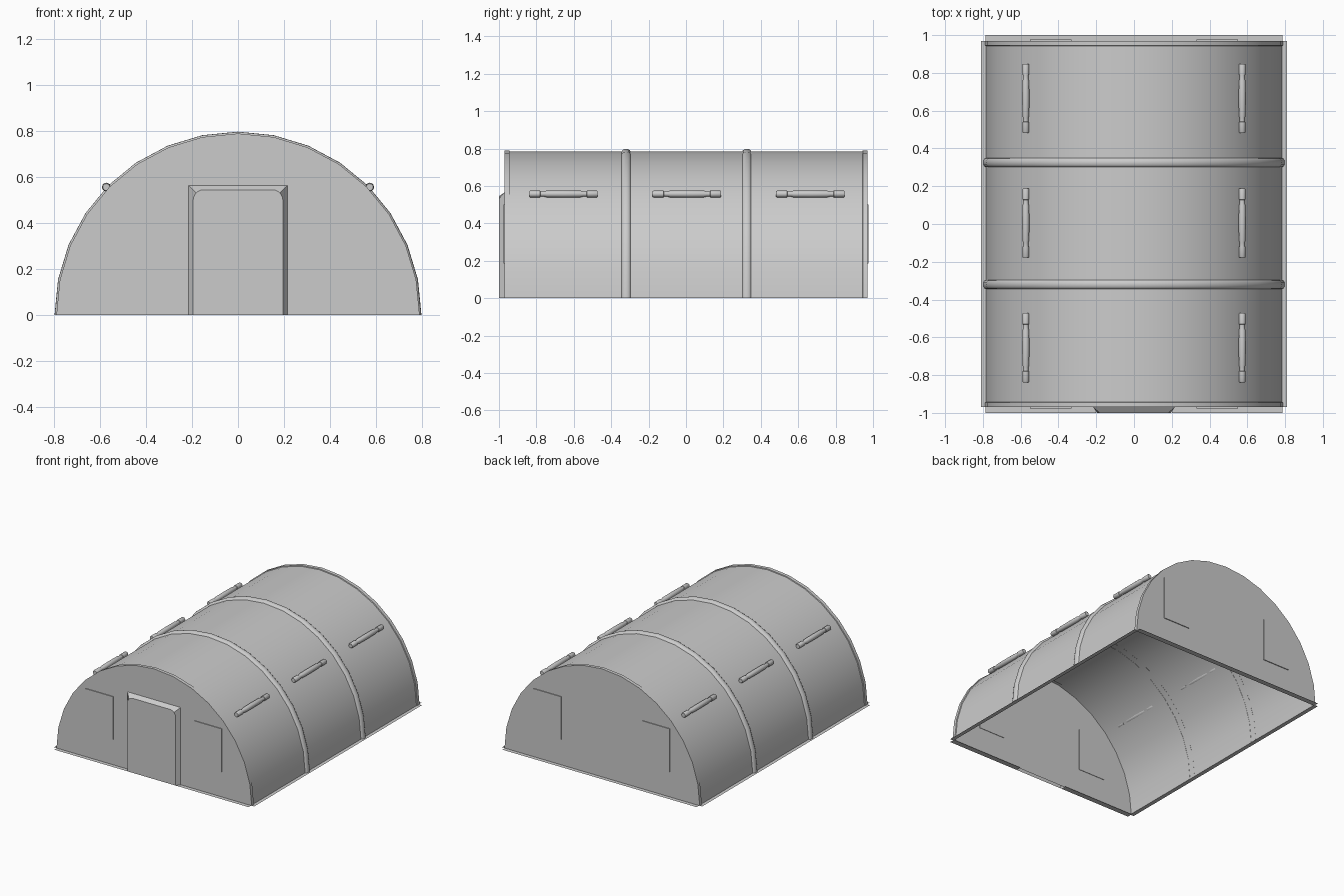
import bpy, bmesh
from math import sin, cos, pi, radians

if "Cube" in bpy.data.objects:
    bpy.data.objects.remove(bpy.data.objects["Cube"])

R, L = 0.79, 0.97      # arch radius, half length
SEG = 16               # arch facets


def make(name, verts, faces, smooth=True):
    me = bpy.data.meshes.new(name)
    me.from_pydata(verts, [], faces)
    bm = bmesh.new()
    bm.from_mesh(me)
    bmesh.ops.recalc_face_normals(bm, faces=bm.faces)
    bm.to_mesh(me)
    bm.free()
    ob = bpy.data.objects.new(name, me)
    bpy.context.collection.objects.link(ob)
    if smooth:
        bpy.context.view_layer.objects.active = ob
        bpy.ops.object.select_all(action='DESELECT')
        ob.select_set(True)
        bpy.ops.object.shade_smooth_by_angle(angle=radians(35))
    return ob


def sweep(name, profile, centre=(0, 0, 0), turn=pi, seg=SEG, caps=False):
    """Turn a (y, radius) profile around the y axis."""
    full = turn > 6
    n = seg if full else seg + 1
    cx, cy, cz = centre
    verts = [(cx + r * cos(turn * i / seg), cy + y, cz + r * sin(turn * i / seg))
             for y, r in profile for i in range(n)]
    faces = []
    for j in range(len(profile) - 1):
        for i in range(seg):
            k = (i + 1) % n
            faces.append((j * n + i, j * n + k, (j + 1) * n + k, (j + 1) * n + i))
    if caps:
        faces += [tuple(range(n)), tuple(range((len(profile) - 1) * n, len(profile) * n))]
    return make(name, verts, faces)


def box(name, x0, x1, y0, y1, z0, z1):
    v = [(x, y, z) for x in (x0, x1) for y in (y0, y1) for z in (z0, z1)]
    f = [(0, 1, 3, 2), (4, 6, 7, 5), (0, 4, 5, 1), (2, 3, 7, 6), (0, 2, 6, 4), (1, 5, 7, 3)]
    return make(name, v, f, False)


def strip(name, x0, x1, y0, y1):
    return make(name, [(x0, y0, 0), (x1, y0, 0), (x1, y1, 0), (x0, y1, 0)], [(0, 1, 2, 3)], False)


# Arched shell with slightly raised end rims
sweep("arched_shell", [(-L, R), (-0.945, R), (-0.943, R - 0.006),
                       (0.943, R - 0.006), (0.945, R), (L, R)])

# Rounded ribs across the roof
for y in (-0.32, 0.325):
    sweep("roof_rib", [(-0.024 * cos(pi * i / 6), R - 0.007 + 0.015 * sin(pi * i / 6))
                       for i in range(7)], (0, y, 0))

# End walls
for s, name in ((-1, "front_wall"), (1, "back_wall")):
    make(name, [(R * cos(pi * i / SEG), s * L, R * sin(pi * i / SEG)) for i in range(SEG + 1)],
         [tuple(range(SEG + 1))], False)
    # Window panels standing slightly proud of the wall
    for m in (-1, 1):
        xs = sorted((m * 0.33, m * 0.55))
        ys = sorted((s * 0.967, s * 0.976))
        box("window_panel", *xs, *ys, 0.185, 0.50)

# Door: square base outline tapering to a round-cornered front face
w, h, c, n = 0.195, 0.545, 0.045, 6
arc = [(w - c + c * cos(pi / 2 * i / n), h - c + c * sin(pi / 2 * i / n)) for i in range(n + 1)]
face = [(w, 0)] + arc + [(-x, z) for x, z in reversed(arc)] + [(-w, 0)]
N = len(face)
verts = [(x, -1.0, z) for x, z in face]
verts += [(0.215, -L, 0), (0.215, -L, 0.565), (-0.215, -L, 0.565), (-0.215, -L, 0)]
mid = 1 + n // 2
faces = [tuple(range(N)), tuple(range(mid + 1)) + (N + 1, N),
         tuple(range(mid, N - mid)) + (N + 2, N + 1),
         tuple(range(N - 1 - mid, N)) + (N + 3, N + 2)]
make("door", verts, faces, False)

# Flat base flange, interrupted at the door
for m in (-1, 1):
    strip("side_flange", *sorted((m * 0.78, m * 0.81)), -L, L)
    strip("front_flange", *sorted((m * 0.2, m * 0.785)), -1.0, -0.96)
strip("back_flange", -0.785, 0.785, 0.96, 1.0)

# Tubes with end caps along both shoulders
half = [(0.183, 0.015), (0.178, 0.018), (0.125, 0.018), (0.123, 0.014),
        (0.105, 0.014), (0.09, 0.018), (0.0, 0.019)]
tube = [(-y, r) for y, r in half] + list(reversed(half[:-1]))
for m in (-1, 1):
    for y in (-0.655, 0.005, 0.665):
        sweep("roof_tube", tube, (m * 0.573, y, 0.557), 2 * pi, 12, True)
